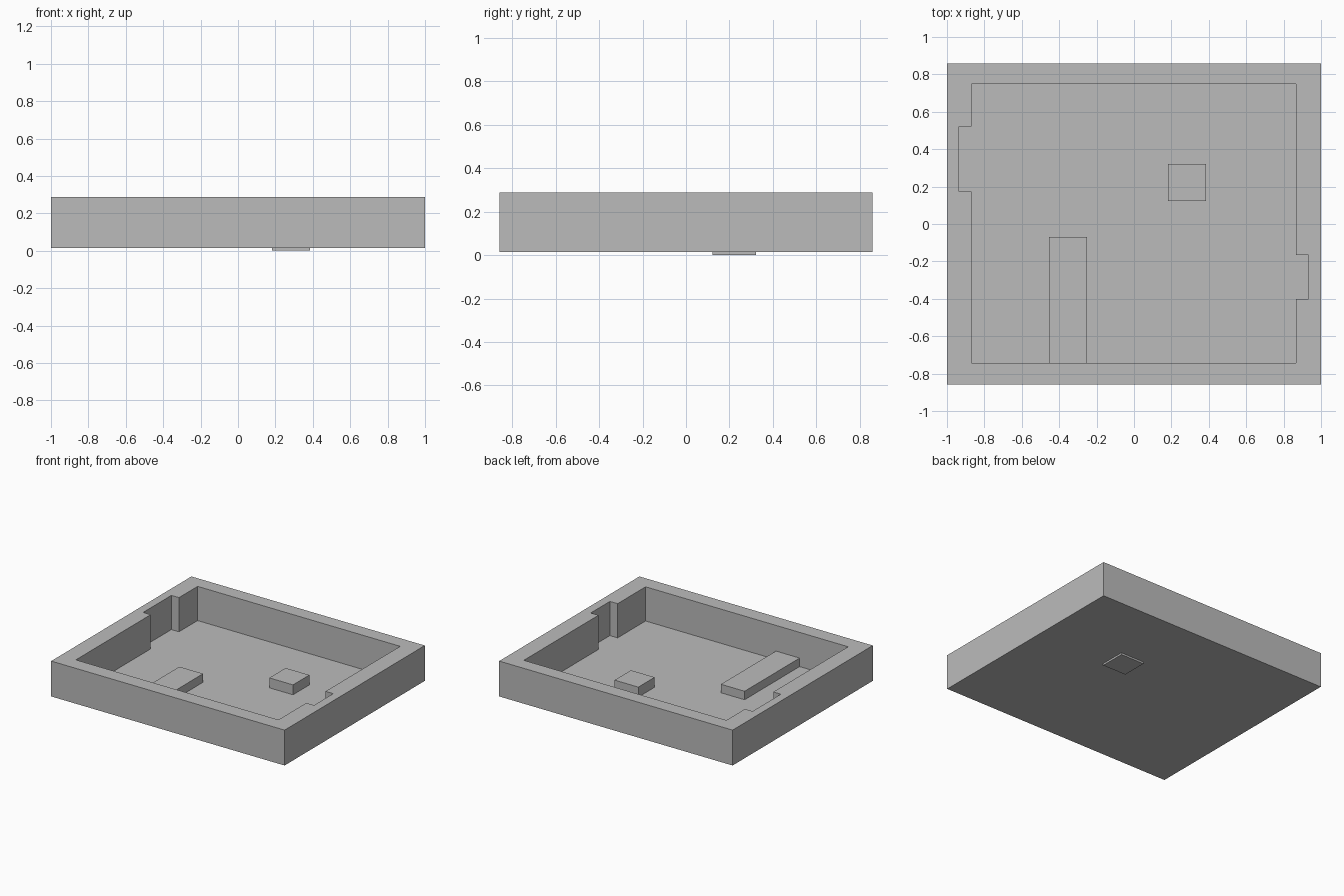
import bpy
import bmesh

cube = bpy.data.objects.get("Cube")
if cube:
    bpy.data.objects.remove(cube, do_unlink=True)

grey = bpy.data.materials.new("plain grey")
grey.use_nodes = True
color = (0.5, 0.5, 0.5, 1.0)
grey.diffuse_color = color
grey.node_tree.nodes["Principled BSDF"].inputs["Base Color"].default_value = color

BASE, FLOOR, RIM = 0.014, 0.023, 0.288


def finish(bm, name):
    bmesh.ops.recalc_face_normals(bm, faces=bm.faces)
    mesh = bpy.data.meshes.new(name)
    bm.to_mesh(mesh)
    bm.free()
    mesh.materials.append(grey)
    obj = bpy.data.objects.new(name, mesh)
    bpy.context.collection.objects.link(obj)
    return obj


def rectangle(x0, x1, y0, y1):
    return [(x0, y0), (x1, y0), (x1, y1), (x0, y1)]


def ring(bm, outline, z):
    return [bm.verts.new((x, y, z)) for x, y in outline]


def walls(bm, low, high):
    for i in range(len(low)):
        j = (i + 1) % len(low)
        bm.faces.new((low[i], low[j], high[j], high[i]))


def block(name, outline, z0, z1):
    bm = bmesh.new()
    low, high = ring(bm, outline, z0), ring(bm, outline, z1)
    walls(bm, low, high)
    bm.faces.new(low)
    bm.faces.new(high)
    return finish(bm, name)


# Tray: outer shell and an open cavity with a notch in each side wall
outer = rectangle(-1, 1, -0.858, 0.858)
cavity = [(-0.87, -0.742), (0.866, -0.742),
          (0.866, -0.4), (0.932, -0.4), (0.932, -0.165), (0.866, -0.165),
          (0.866, 0.748), (-0.87, 0.748),
          (-0.87, 0.52), (-0.935, 0.52), (-0.935, 0.174), (-0.87, 0.174)]
bm = bmesh.new()
shell_low, shell_high = ring(bm, outer, BASE), ring(bm, outer, RIM)
cavity_low, cavity_high = ring(bm, cavity, FLOOR), ring(bm, cavity, RIM)
walls(bm, shell_low, shell_high)
walls(bm, cavity_low, cavity_high)
bm.faces.new(shell_low)
bm.faces.new(cavity_low)

# Flat rim between the two outlines
top_verts = set(shell_high + cavity_high)
rim_edges = [e for e in bm.edges if all(v in top_verts for v in e.verts)]
bmesh.ops.triangle_fill(bm, edges=rim_edges, use_beauty=True, normal=(0, 0, 1))
finish(bm, "tray")

# Square block passes through the floor and stands proud below
block("square_block", rectangle(0.183, 0.386, 0.122, 0.322), 0.0, 0.1)
# Long bar runs back from the front wall
block("long_bar", rectangle(-0.454, -0.251, -0.742, -0.069), 0.018, 0.089)
